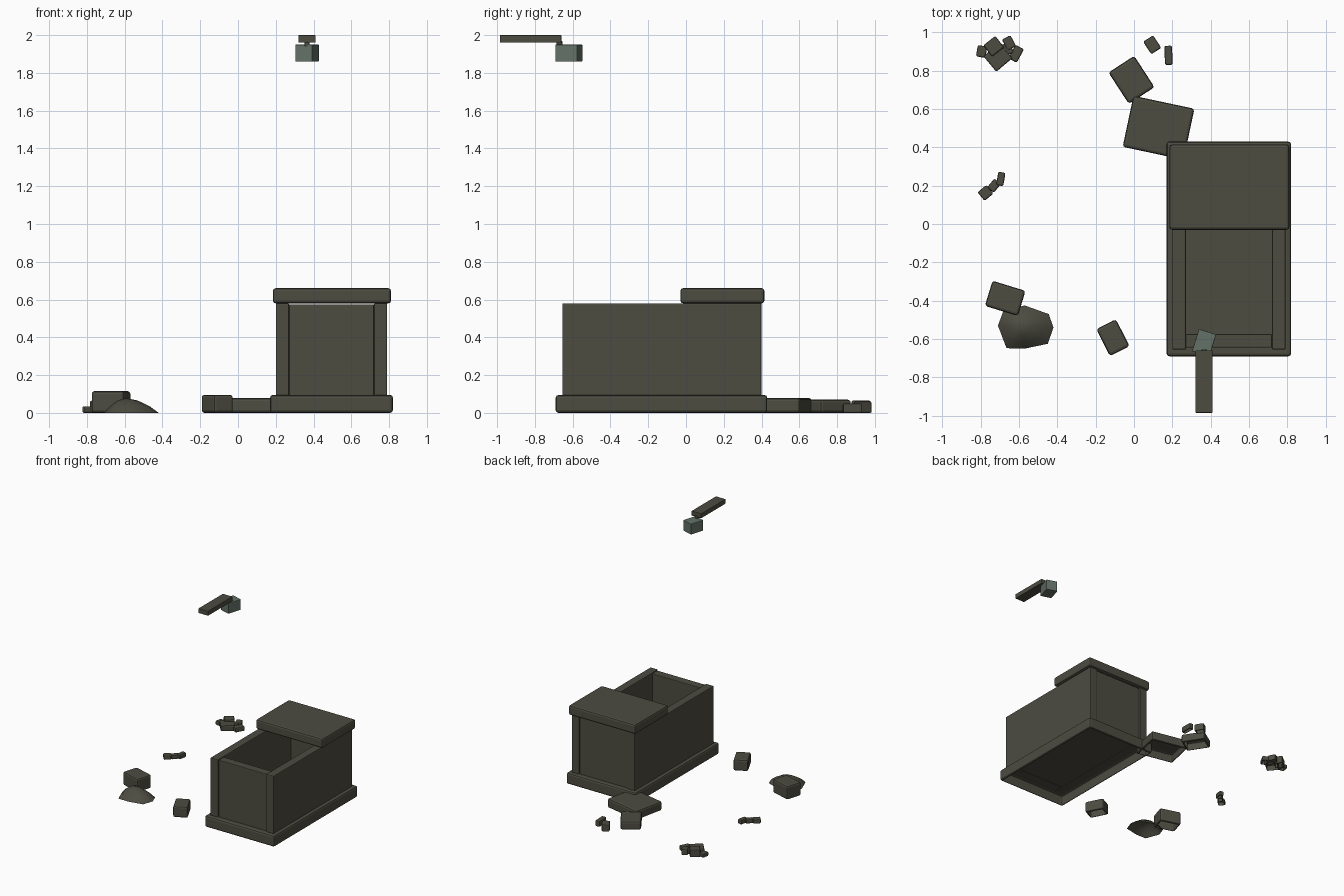
import bpy, bmesh, math
from mathutils import Matrix, Vector

if "Cube" in bpy.data.objects:
    bpy.data.objects.remove(bpy.data.objects["Cube"])


def material(name, rgb):
    m = bpy.data.materials.new(name)
    m.diffuse_color = (*rgb, 1)
    m.use_nodes = True
    m.node_tree.nodes["Principled BSDF"].inputs["Base Color"].default_value = m.diffuse_color
    return m


STONE = material("dark_olive_stone", (0.074, 0.072, 0.053))
GLASS = material("grey_green_glass", (0.125, 0.165, 0.135))


def finish(bm, name, mat):
    me = bpy.data.meshes.new(name)
    bm.to_mesh(me)
    bm.free()
    me.materials.append(mat)
    ob = bpy.data.objects.new(name, me)
    bpy.context.collection.objects.link(ob)
    return ob


def block(name, center, size, angle=0, bevel=0.012, mat=STONE, open_bottom=False, taper=1.0):
    """Chamfered box, turned about z; optionally open underneath."""
    bm = bmesh.new()
    bmesh.ops.create_cube(bm, size=1)
    for v in bm.verts:
        v.co = Vector(v.co[i] * size[i] for i in range(3))
        if v.co.z > 0:
            v.co.x *= taper
            v.co.y *= taper
    bmesh.ops.bevel(bm, geom=bm.edges[:], offset=bevel, segments=2, profile=0.5, affect='EDGES')
    if open_bottom:
        bm.normal_update()
        low = [f for f in bm.faces if f.normal.z < -0.95]
        bmesh.ops.delete(bm, geom=low, context='FACES')
    bm.transform(Matrix.Translation(center) @ Matrix.Rotation(math.radians(angle), 4, 'Z'))
    return finish(bm, name, mat)


def span(name, lo, hi, **kw):
    lo, hi = Vector(lo), Vector(hi)
    return block(name, (lo + hi) / 2, hi - lo, **kw)


# stone coffer: plinth, walls and half lid
span("coffer_base", (0.17, -0.69, 0), (0.82, 0.43, 0.095), bevel=0.015, open_bottom=True)
for side, x in (("left", 0.20), ("right", 0.72)):
    span(side + "_wall", (x, -0.655, 0.09), (x + 0.07, 0.40, 0.58), bevel=0.006)
for end, y in (("front", -0.645), ("back", 0.32)):
    span(end + "_wall", (0.27, y, 0.09), (0.72, y + 0.07, 0.575), bevel=0.005)
span("coffer_lid", (0.185, -0.03, 0.58), (0.81, 0.415, 0.66), bevel=0.014)

# hanging lantern on its bracket
span("lantern_bracket", (0.32, -0.985, 1.96), (0.41, -0.66, 2.0), bevel=0.003)
span("lantern_hook", (0.353, -0.685, 1.94), (0.378, -0.655, 1.97), bevel=0.003)
block("lantern", (0.366, -0.62, 1.905), (0.095, 0.122, 0.09), -17, 0.004, GLASS)

# fallen slabs, blocks and pebbles: x, y, width, depth, height, angle
rubble = {
    "fallen_slab": [(0.128, 0.502, 0.325, 0.272, 0.078, -12), (-0.013, 0.752, 0.160, 0.195, 0.07, 33)],
    "loose_block": [(-0.11, -0.593, 0.115, 0.158, 0.095, 27), (-0.672, -0.388, 0.18, 0.137, 0.115, -17)],
    "pebble": [
        (0.095, 0.935, 0.062, 0.078, 0.06, 33), (0.18, 0.88, 0.04, 0.10, 0.05, 2),
        (-0.71, 0.87, 0.11, 0.105, 0.05, 40), (-0.732, 0.927, 0.08, 0.075, 0.065, 38),
        (-0.795, 0.90, 0.05, 0.06, 0.035, -10), (-0.652, 0.945, 0.05, 0.065, 0.05, 28),
        (-0.615, 0.888, 0.05, 0.08, 0.04, -28), (-0.67, 0.91, 0.07, 0.06, 0.045, 20),
        (-0.775, 0.162, 0.06, 0.058, 0.035, 40), (-0.73, 0.20, 0.045, 0.06, 0.035, -40),
        (-0.695, 0.235, 0.038, 0.07, 0.04, -10)],
}
for name, items in rubble.items():
    for i, (x, y, w, d, h, a) in enumerate(items):
        block(f"{name}_{i + 1}", (x, y, h / 2), (w, d, h), a,
              0.008 if name == "pebble" else 0.014, open_bottom=True)

# low mound of rubble dust, open underneath
outline = [(-0.71, -0.53), (-0.68, -0.45), (-0.57, -0.425), (-0.445, -0.47),
           (-0.42, -0.54), (-0.45, -0.625), (-0.57, -0.65), (-0.665, -0.648)]
bm = bmesh.new()
top = Vector((-0.595, -0.53, 0.078))
rings = []
for scale, z in ((1.0, 0.0), (0.72, 0.036), (0.36, 0.066)):
    rings.append([bm.verts.new((top.x + (x - top.x) * scale, top.y + (y - top.y) * scale, z))
                  for x, y in outline])
apex = bm.verts.new(top)
n = len(outline)
for i in range(n):
    j = (i + 1) % n
    for a, b in zip(rings, rings[1:]):
        bm.faces.new((a[j], a[i], b[i], b[j]))
    bm.faces.new((rings[-1][j], rings[-1][i], apex))
bm.normal_update()
if apex.link_faces[0].normal.z < 0:
    bmesh.ops.reverse_faces(bm, faces=bm.faces[:])
for f in bm.faces:
    f.smooth = True
finish(bm, "dust_mound", STONE)
